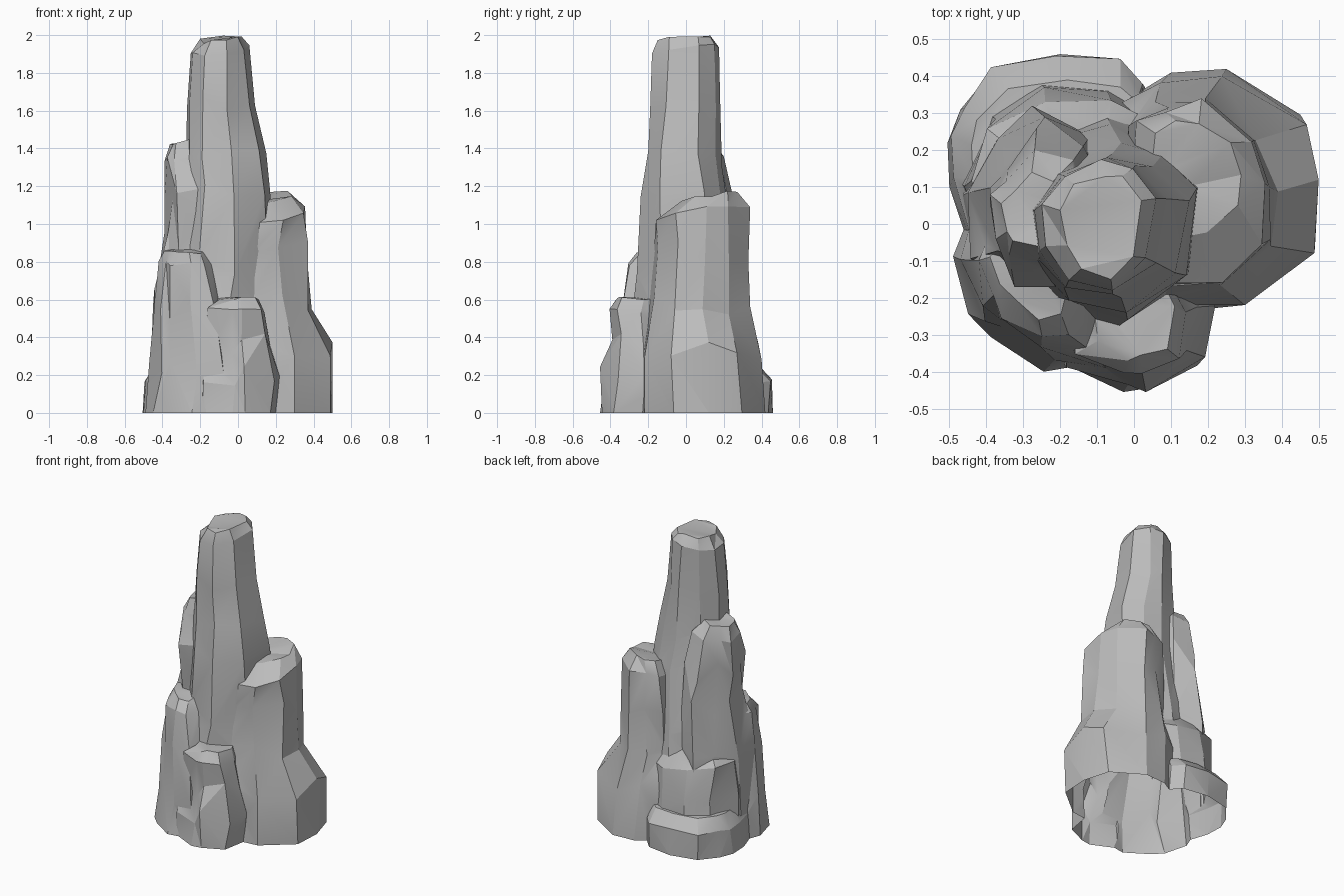
import bpy, bmesh, math, random

cube = bpy.data.objects.get("Cube")
if cube:
    bpy.data.objects.remove(cube)

stone = bpy.data.materials.new("grey stone")
stone.use_nodes = True
GREY = (0.5, 0.5, 0.5, 1)
stone.diffuse_color = GREY
stone.node_tree.nodes["Principled BSDF"].inputs["Base Color"].default_value = GREY

rocks = []


def rough_ring(rng, outline, extent, wobble):
    """Outline with jittered corners, fitted into the extent (x min, x max, y min, y max)."""
    axes = []
    for axis in (0, 1):
        values = [p[axis] for p in outline]
        size = max(values) - min(values)
        values = [v + rng.uniform(-wobble, wobble) * size / 2 for v in values]
        low, high = min(values), max(values)
        start, end = extent[axis * 2:axis * 2 + 2]
        axes.append([start + (v - low) / (high - low) * (end - start) for v in values])
    return list(zip(*axes))


def rock(name, seed, outline, levels, tilt=(0, 0), wobble=0.1):
    """Closed faceted column; each level is (z, x min, x max, y min, y max)."""
    rng = random.Random(seed)
    sides = len(outline)
    bm = bmesh.new()
    rings = []
    for k, (z, *extent) in enumerate(levels):
        middle = [(extent[0] + extent[1]) / 2, (extent[2] + extent[3]) / 2]
        ring = []
        for x, y in rough_ring(rng, outline, extent, wobble if k else 0):
            lift = rng.uniform(-0.06, 0.06) if k else 0
            if k >= len(levels) - 2:
                lift = tilt[0] * (x - middle[0]) + tilt[1] * (y - middle[1]) + lift * 0.2
            ring.append(bm.verts.new((x, y, z + lift)))
        rings.append(ring)
    # Skirt below the ground, trimmed off after merging
    depth = 0.05 + 0.01 * len(rocks)
    rings.insert(0, [bm.verts.new((v.co.x, v.co.y, -depth)) for v in rings[0]])
    # Wall facets with irregular diagonals
    for low, high in zip(rings, rings[1:]):
        for i in range(sides):
            j = (i + 1) % sides
            a, b, c, d = low[i], low[j], high[j], high[i]
            if rng.random() < 0.5:
                tris = ((a, b, c), (a, c, d))
            else:
                tris = ((a, b, d), (b, c, d))
            for t in tris:
                bm.faces.new(t)
    caps = [bm.faces.new(rings[-1]), bm.faces.new(rings[0])]
    bmesh.ops.triangulate(bm, faces=caps)
    bmesh.ops.recalc_face_normals(bm, faces=bm.faces)
    mesh = bpy.data.meshes.new(name)
    bm.to_mesh(mesh)
    bm.free()
    mesh.materials.append(stone)
    obj = bpy.data.objects.new(name, mesh)
    bpy.context.collection.objects.link(obj)
    rocks.append(obj)


# Tall central spire
rock("rock_spire", 3,
     [(.165, .09), (.06, .2), (-.05, .22), (-.2, .17), (-.27, .05),
      (-.26, -.1), (-.18, -.2), (-.02, -.24), (.12, -.14)],
     [(0, -.38, .2, -.34, .33), (.5, -.36, .2, -.29, .3), (.75, -.32, .19, -.26, .27),
      (1.16, -.28, .17, -.24, .22), (1.36, -.275, .15, -.2, .19),
      (1.65, -.27, .09, -.19, .18), (1.92, -.25, .06, -.18, .175),
      (1.98, -.2, .02, -.15, .13)], tilt=(.1, .1), wobble=.07)

# Broad shoulder column and its wide foot
rock("shoulder_column", 8,
     [(.5, .13), (.45, .3), (.25, .42), (.1, .41), (-.02, .34),
      (-.05, 0), (.1, -.22), (.3, -.2), (.49, -.05)],
     [(0, -.05, .5, -.24, .42), (.32, -.05, .5, -.22, .4), (.58, -.04, .39, -.19, .34),
      (.85, -.02, .37, -.17, .33), (1.06, -.01, .355, -.16, .34),
      (1.14, .04, .29, -.04, .28)], tilt=(.1, .15), wobble=.07)

# Upper column leaning on the spire
rock("upper_column", 5,
     [(-.06, .1), (-.12, .24), (-.27, .32), (-.38, .2), (-.45, .1),
      (-.42, -.06), (-.36, -.12), (-.12, -.15)],
     [(0, -.47, -.05, -.18, .3), (.6, -.45, -.06, -.16, .32), (.92, -.39, -.06, -.16, .29),
      (1.15, -.39, -.1, -.17, .26), (1.36, -.39, -.14, -.11, .2),
      (1.44, -.36, -.18, -.07, .14)], tilt=(.15, 0))

# Stepped columns at the front
rock("front_side_column", 12,
     [(-.05, .05), (-.4, .1), (-.48, -.1), (-.44, -.25), (-.38, -.31),
      (-.24, -.4), (-.12, -.38), (-.06, -.2)],
     [(0, -.49, -.05, -.4, .12), (.25, -.47, -.04, -.39, .12), (.55, -.44, -.06, -.34, .08),
      (.8, -.42, -.12, -.305, .04), (.86, -.39, -.15, -.26, 0)], tilt=(0, .1))
rock("front_column", 21,
     [(.22, -.23), (.1, -.03), (-.1, -.05), (-.2, -.2), (-.19, -.38),
      (-.02, -.455), (.05, -.445), (.19, -.385)],
     [(0, -.2, .2, -.455, -.02), (.2, -.2, .22, -.455, -.02), (.36, -.18, .17, -.39, -.05),
      (.55, -.16, .14, -.405, -.08), (.61, -.11, .11, -.37, -.12)], tilt=(-.05, .05))

# Rear buttress and the low boulder around it
rock("rear_buttress", 17,
     [(.05, .1), (.05, .28), (-.05, .36), (-.26, .36), (-.4, .28),
      (-.46, .1), (-.42, -.05), (-.1, 0)],
     [(0, -.47, .06, -.05, .39), (.3, -.46, .06, -.05, .37), (.54, -.44, .05, -.03, .335),
      (.63, -.38, .03, 0, .26)], tilt=(-.1, -.1), wobble=.08)
rock("low_boulder", 30,
     [(.03, .1), (.03, .37), (-.03, .435), (-.2, .46), (-.38, .42),
      (-.47, .31), (-.505, .22), (-.5, .1), (-.44, -.08)],
     [(0, -.505, .03, -.08, .46), (.17, -.495, .03, -.06, .455),
      (.25, -.44, .01, -.02, .39)], wobble=.04)

# Merge all rocks into one hollow shell
spire = rocks[0]
bpy.context.view_layer.objects.active = spire
for other in rocks[1:]:
    union = spire.modifiers.new("union", "BOOLEAN")
    union.operation = "UNION"
    union.solver = "EXACT"
    union.object = other
    bpy.ops.object.modifier_apply(modifier=union.name)
    bpy.data.objects.remove(other)

# Trim at the ground, leaving the underside open
bm = bmesh.new()
bm.from_mesh(spire.data)
bmesh.ops.bisect_plane(bm, geom=bm.verts[:] + bm.edges[:] + bm.faces[:],
                       plane_co=(0, 0, 0), plane_no=(0, 0, 1), clear_inner=True)
bm.to_mesh(spire.data)
bm.free()

bpy.ops.object.select_all(action="DESELECT")
spire.select_set(True)
bpy.ops.object.shade_smooth_by_angle(angle=math.radians(22))
